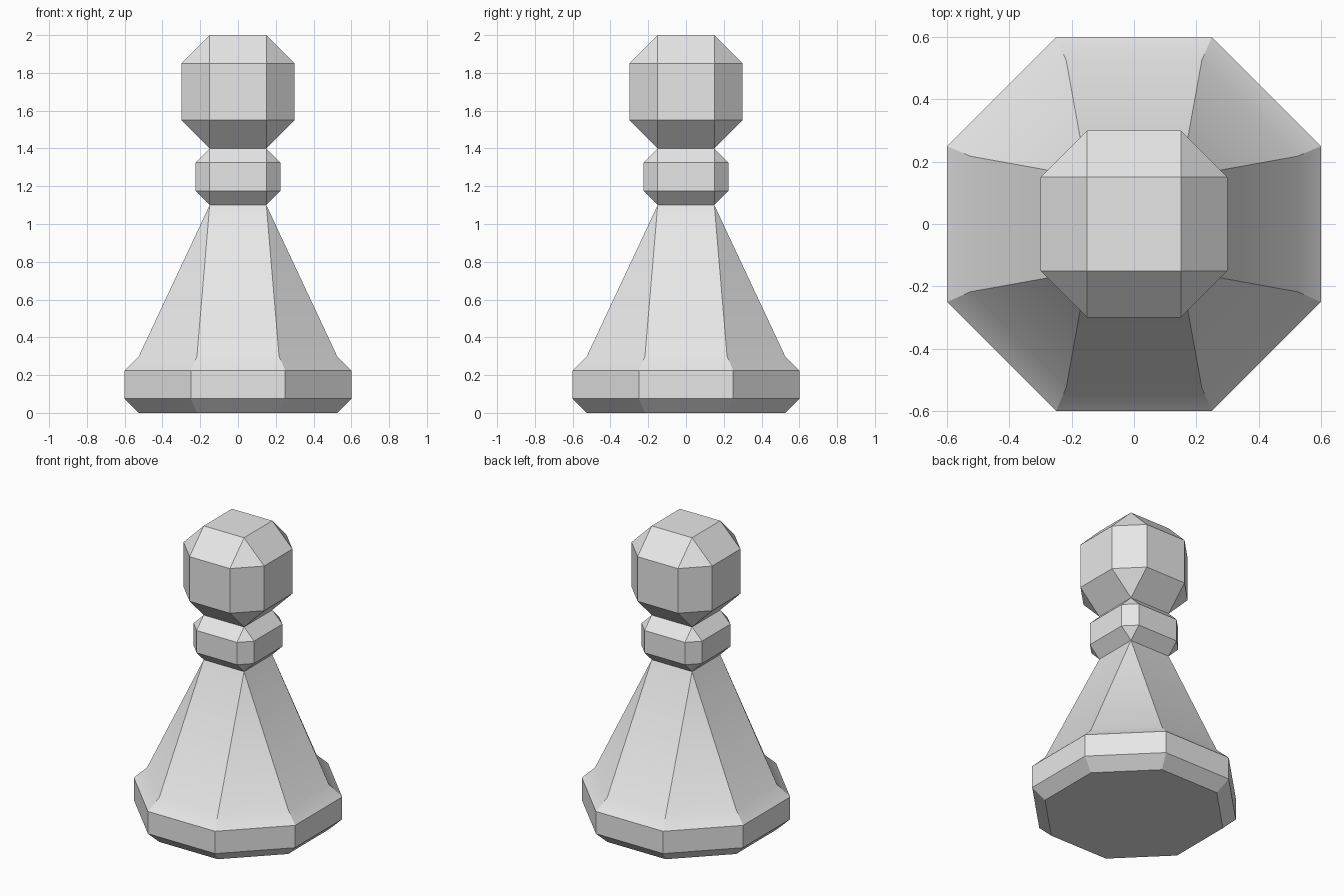
import bpy
import bmesh
import math

cube = bpy.data.objects.get("Cube")
if cube:
    bpy.data.objects.remove(cube, do_unlink=True)

GREY = (0.8, 0.8, 0.8, 1.0)
mat = bpy.data.materials.new("light grey")
mat.use_nodes = True
mat.diffuse_color = GREY
mat.node_tree.nodes["Principled BSDF"].inputs["Base Color"].default_value = GREY


def chamfered_square(w, f):
    """Square of half width w whose sides keep a flat of half width f."""
    return [(w, -f), (w, f), (f, w), (-f, w), (-w, f), (-w, -f), (-f, -w), (f, -w)]


def loft(name, levels, cap_bottom=False, cap_top=False):
    """Skin rings given as (height, half width, half flat)."""
    bm = bmesh.new()
    rings = [[bm.verts.new((x, y, z)) for x, y in chamfered_square(w, f)]
             for z, w, f in levels]
    for low, high in zip(rings, rings[1:]):
        for i in range(len(low)):
            j = (i + 1) % len(low)
            bm.faces.new((low[i], low[j], high[j], high[i]))
    if cap_bottom:
        bm.faces.new(rings[0][::-1])
    if cap_top:
        bm.faces.new(rings[-1])
    # Rings with w == f collapse to plain squares
    bmesh.ops.remove_doubles(bm, verts=bm.verts, dist=0.0001)
    bmesh.ops.recalc_face_normals(bm, faces=bm.faces)
    mesh = bpy.data.meshes.new(name)
    bm.to_mesh(mesh)
    bm.free()
    mesh.materials.append(mat)
    obj = bpy.data.objects.new(name, mesh)
    bpy.context.collection.objects.link(obj)
    return obj


NECK = 0.15

# Octagonal foot flowing into the tapering stem
stem = loft("foot_and_stem", [
    (0.0, 0.525, 0.2175), (0.075, 0.6, 0.25), (0.225, 0.6, 0.25),
    (0.3, 0.525, 0.2175), (1.1, NECK, NECK)], cap_bottom=True)

# Bevelled collar
loft("collar", [
    (1.1, NECK, NECK), (1.175, 0.225, NECK),
    (1.325, 0.225, NECK), (1.4, NECK, NECK)])

# Faceted head
loft("head", [
    (1.4, NECK, NECK), (1.55, 0.3, NECK),
    (1.85, 0.3, NECK), (2.0, NECK, NECK)], cap_top=True)

# Soft transition between foot and stem, all other edges stay crisp
bpy.ops.object.select_all(action="DESELECT")
stem.select_set(True)
bpy.context.view_layer.objects.active = stem
bpy.ops.object.shade_smooth_by_angle(angle=math.radians(30))
